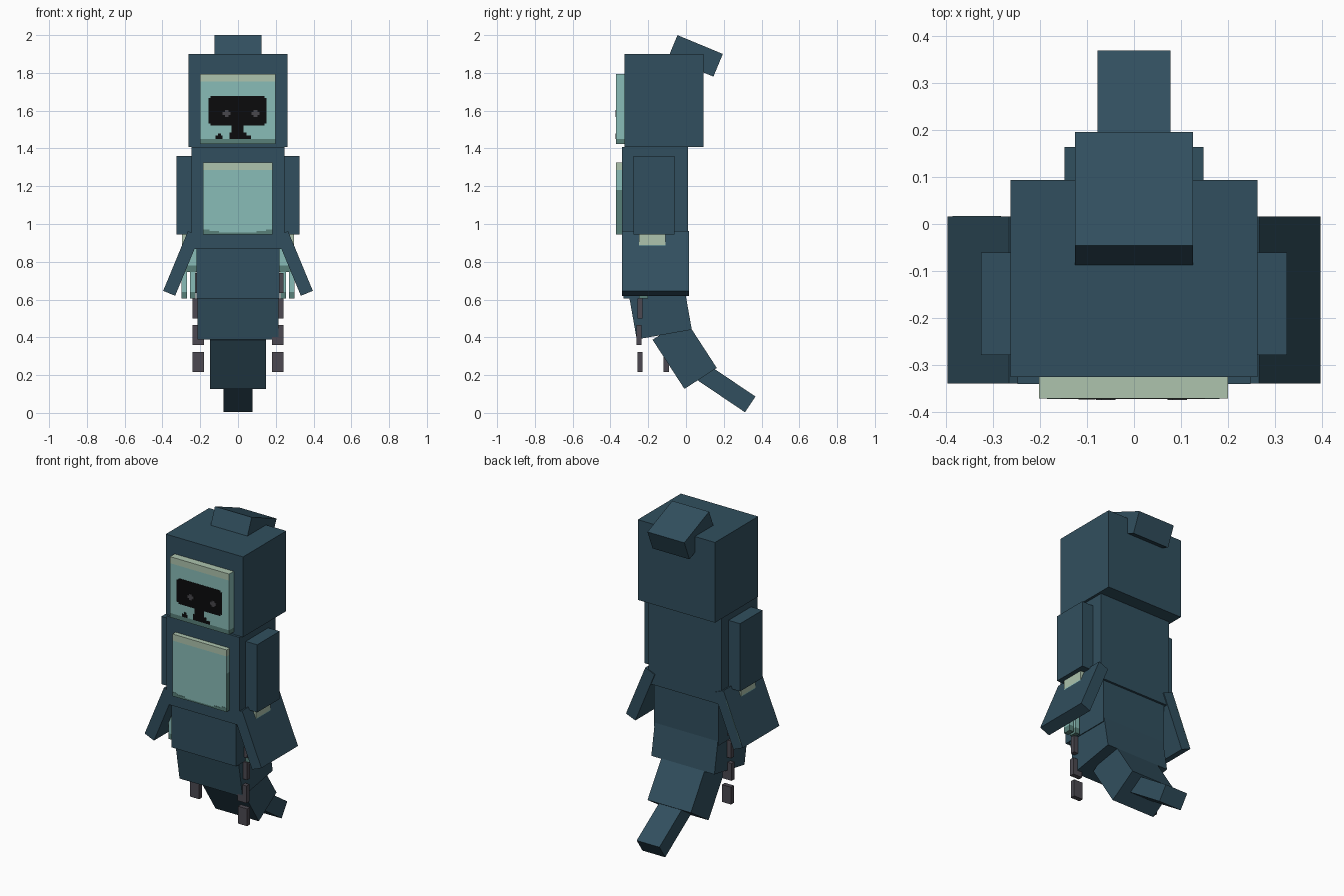
import bpy, bmesh, math
from mathutils import Matrix, Vector

cube = bpy.data.objects.get("Cube")
if cube:
    bpy.data.objects.remove(cube, do_unlink=True)


def material(name, rgb):
    lin = [((c / 255 + 0.055) / 1.055) ** 2.4 if c > 10 else c / 255 / 12.92 for c in rgb]
    m = bpy.data.materials.new(name)
    m.use_nodes = True
    m.diffuse_color = (*lin, 1)
    m.node_tree.nodes["Principled BSDF"].inputs["Base Color"].default_value = (*lin, 1)
    return m


CLOTH = material("dark blue cloth", (49, 79, 94))
TEAL = material("light teal", (137, 188, 183))
PALE = material("pale green", (173, 196, 174))
SHADE = material("deep teal", (88, 128, 121))
BLACK = material("black", (11, 11, 12))
EYE = material("eye grey", (72, 71, 76))
IRON = material("iron grey", (76, 73, 81))


def box(name, x, y, z, mats=(CLOTH,), rot=None, cuts=(), rule=None):
    """Box from ranges, optionally turned about its centre, cut at heights and coloured by a rule."""
    mid = Vector([(r[0] + r[1]) / 2 for r in (x, y, z)])
    size = [r[1] - r[0] for r in (x, y, z)]
    bm = bmesh.new()
    bmesh.ops.create_cube(bm, size=1)
    turn = Matrix.Rotation(math.radians(rot[1]), 4, rot[0]) if rot else Matrix()
    bm.transform(Matrix.Translation(mid) @ turn @ Matrix.Diagonal((*size, 1)))
    for h in cuts:
        bmesh.ops.bisect_plane(bm, geom=bm.verts[:] + bm.edges[:] + bm.faces[:],
                               plane_co=(0, 0, h), plane_no=(0, 0, 1))
    bm.normal_update()
    if rule:
        for f in bm.faces:
            f.material_index = rule(f.calc_center_median(), f.normal)
    me = bpy.data.meshes.new(name)
    bm.to_mesh(me)
    bm.free()
    for m in mats:
        me.materials.append(m)
    ob = bpy.data.objects.new(name, me)
    bpy.context.collection.objects.link(ob)
    return ob


def turned(name, half_x, centre, width, height, angle):
    """Box centred on x = 0, tilted about the x axis."""
    y, z = centre
    box(name, (-half_x, half_x), (y - width / 2, y + width / 2),
        (z - height / 2, z + height / 2), rot=('X', angle))


SKIN = (TEAL, PALE, SHADE)

# Hood and its folded tip
box("hood", (-.262, .262), (-.325, .093), (1.408, 1.9))
turned("hood_tip", .125, (.05, 1.89), .26, .13, -22.5)

# Face block: pale brow in front, deep teal chin
box("face", (-.202, .199), (-.37, -.32), (1.423, 1.795), SKIN, cuts=(1.45, 1.755),
    rule=lambda c, n: 2 if c.z < 1.45 else 1 if c.z > 1.755 and abs(n.x) < .5 else 0)

# Black mask and nose, built as thin stepped plates
MASK = [(-.156, .151, 1.532, 1.668), (-.145, .14, 1.522, 1.678), (-.035, .03, 1.48, 1.53),
        (-.045, .045, 1.465, 1.485), (-.045, .07, 1.45, 1.468),
        (-.118, -.082, 1.45, 1.468), (-.107, -.09, 1.46, 1.48)]
for i, (a, b, c, d) in enumerate(MASK):
    box(f"mask_plate_{i + 1}", (a, b), (-.3715 - i * .0001, -.369), (c, d), (BLACK,))

# Cross-shaped eyes
for side, ex in (("right", -.06), ("left", .092)):
    for part, w, h in (("bar", .021, .009), ("post", .01, .018)):
        box(f"{side}_eye_{part}", (ex - w, ex + w), (-.3735 - h / 50, -.37),
            (1.585 - h, 1.585 + h), (EYE,))

# Torso and chest panel
box("torso", (-.247, .247), (-.34, .01), (.868, 1.408))
box("chest_panel", (-.185, .182), (-.37, -.339), (.945, 1.325), SKIN, cuts=(.955, 1.18, 1.285),
    rule=lambda c, n: 1 if c.z > 1.285 else
    2 if c.z < .955 or (abs(n.x) > .5 and c.z < 1.18) else 0)
for i, (reach, top) in enumerate(((.035, .97), (.085, .962))):
    for side, a, b in (("right", -.185, -.185 + reach), ("left", .182 - reach, .182)):
        box(f"{side}_panel_corner_{i + 1}", (a, b), (-.3715 - i * .0002, -.369), (.945, top), (SHADE,))

# Waist and the curling tail
box("waist", (-.219, .219), (-.33, -.003), (.605, .87))
turned("tail_upper", .214, (-.136, .533), .296, .24, 10)
turned("tail_middle", .147, (-.007, .3125), .204, .31, 33)
turned("tail_tip", .077, (.199, .14), .1, .34, 56)

# Arms, flared sleeves, hands and hanging chains on both sides
for side, s in (("left", 1), ("right", -1)):
    def span(a, b):
        return tuple(sorted((a * s, b * s)))

    box(f"{side}_upper_arm", span(.2, .325), (-.278, -.06), (.945, 1.36))
    box(f"{side}_sleeve", span(.2647, .3333), (-.339, .016), (.62, .962), rot=('Y', -22.5 * s))
    box(f"{side}_forearm", span(.2, .297), (-.25, -.108), (.745, .95), SKIN, cuts=(.78, .89),
        rule=lambda c, n: 1 if c.z > .89 else 2 if c.z < .78 else 0)
    for i, fx in enumerate((.226, .27)):
        box(f"{side}_finger_{i + 1}", span(fx, fx + .029), (-.248, -.2), (.605, .75), SKIN,
            cuts=(.64,), rule=lambda c, n: 2 if c.z < .64 else 0)
    # Chain links, alternating slightly in depth
    cy = -.243 if s > 0 else -.105
    for i, low in enumerate((.217, .36, .5, .635)):
        y = cy - (.006 if i == 1 else 0)
        box(f"{side}_chain_link_{i + 1}", span(.18, .242), (y - .014, y + .014),
            (low, low + .106), (IRON,))

# Thin trim along the rear edge of the right sleeve
box("right_sleeve_trim", (-.3355, -.3315), (.004, .0165), (.66, .92), (SHADE,), rot=('Y', 22.5))
